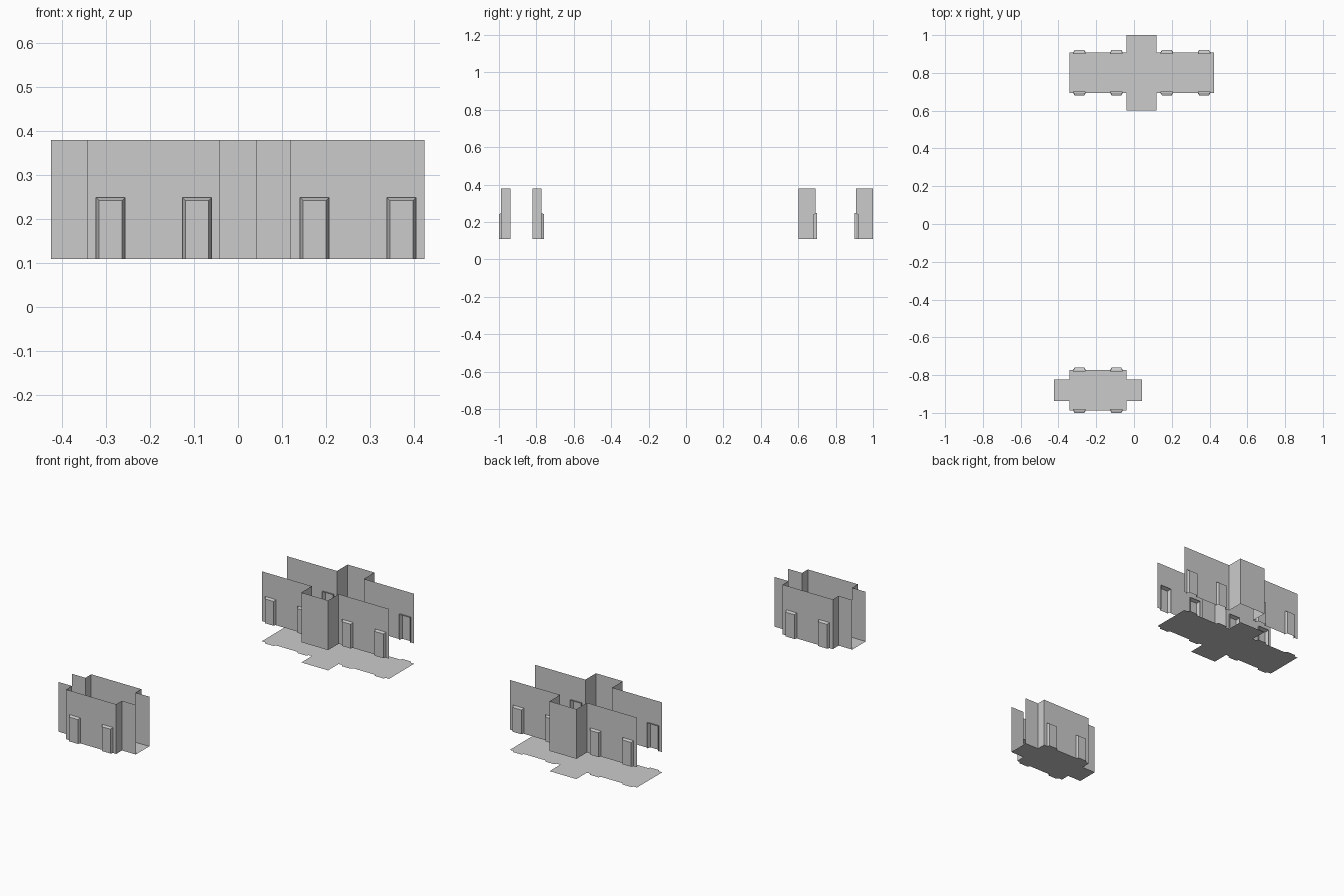
import bpy

if "Cube" in bpy.data.objects:
    bpy.data.objects.remove(bpy.data.objects["Cube"])

BASE, TOP, DOOR_TOP = 0.11, 0.38, 0.249
OUT, INSET, REVEAL = 0.012, 0.007, 0.008
DOOR_W = 0.066


def make(name, verts, faces):
    mesh = bpy.data.meshes.new(name)
    mesh.from_pydata(verts, [], faces)
    mesh.update()
    obj = bpy.data.objects.new(name, mesh)
    bpy.context.collection.objects.link(obj)
    return obj


def doors_between(a, b, doors):
    # Doors that lie on a straight wall running along x
    return [d for d in doors if a[1] == b[1] and a[0] < d < b[0]]


def side_walls(name, pts, doors, yc, s):
    # One long side: pts are (x, distance from centre line), s is -1 front, 1 back
    verts, faces = [], []

    def face(*co):
        n = len(verts)
        co = [(x, yc + s * d, z) for x, d, z in co]
        verts.extend(co if s < 0 else co[::-1])
        faces.append(tuple(range(n, n + len(co))))

    def panel(a, b, z0, z1):
        face((*a, z0), (*b, z0), (*b, z1), (*a, z1))

    for a, b in zip(pts, pts[1:]):
        cur = a
        for x0 in doors_between(a, b, doors):
            d, x1 = a[1], x0 + DOOR_W
            panel(cur, (x0, d), BASE, TOP)
            panel((x0, d), (x1, d), DOOR_TOP, TOP)

            # Doorway: frame lip inward, slanted reveal, then the door leaf
            def arch(i, depth):
                return [(x0 + i, depth, BASE), (x0 + i, depth, DOOR_TOP - i),
                        (x1 - i, depth, DOOR_TOP - i), (x1 - i, depth, BASE)]
            loops = [arch(0, d), arch(0, d - REVEAL), arch(INSET, d + OUT)]
            for p, q in zip(loops, loops[1:]):
                for k in range(3):
                    face(p[k], p[k + 1], q[k + 1], q[k])
            face(*reversed(loops[-1]))
            cur = (x1, d)
        panel(cur, b, BASE, TOP)
    make(name, verts, faces)


def floor(name, pts, doors, yc, z):
    # Floor outline follows the walls and the doorway bumps
    line = []
    for a, b in zip(pts, pts[1:]):
        line.append(a)
        for x in doors_between(a, b, doors):
            d = a[1]
            line += [(x, d), (x + INSET, d + OUT),
                     (x + DOOR_W - INSET, d + OUT), (x + DOOR_W, d)]
    line.append(pts[-1])
    verts = [(x, yc - d, z) for x, d in line] + [(x, yc + d, z) for x, d in reversed(line)]
    make(name, verts, [tuple(range(len(verts)))])


def building(name, pts, doors, yc, floor_z):
    side_walls(name + "_front_walls", pts, doors, yc, -1)
    side_walls(name + "_back_walls", pts, doors, yc, 1)
    floor(name + "_floor", pts, doors, yc, floor_z)


# Small corridor section with narrow open ends
building("small_section",
         [(-0.424, 0.058), (-0.342, 0.058), (-0.342, 0.108), (-0.041, 0.108),
          (-0.041, 0.058), (0.042, 0.058)],
         [-0.322, -0.126], -0.880, BASE)

# Large cross-shaped section with a lower floor
building("large_section",
         [(-0.342, 0.108), (-0.041, 0.108), (-0.041, 0.199), (0.120, 0.199),
          (0.120, 0.108), (0.423, 0.108)],
         [-0.322, -0.126, 0.141, 0.338], 0.801, 0.0)
